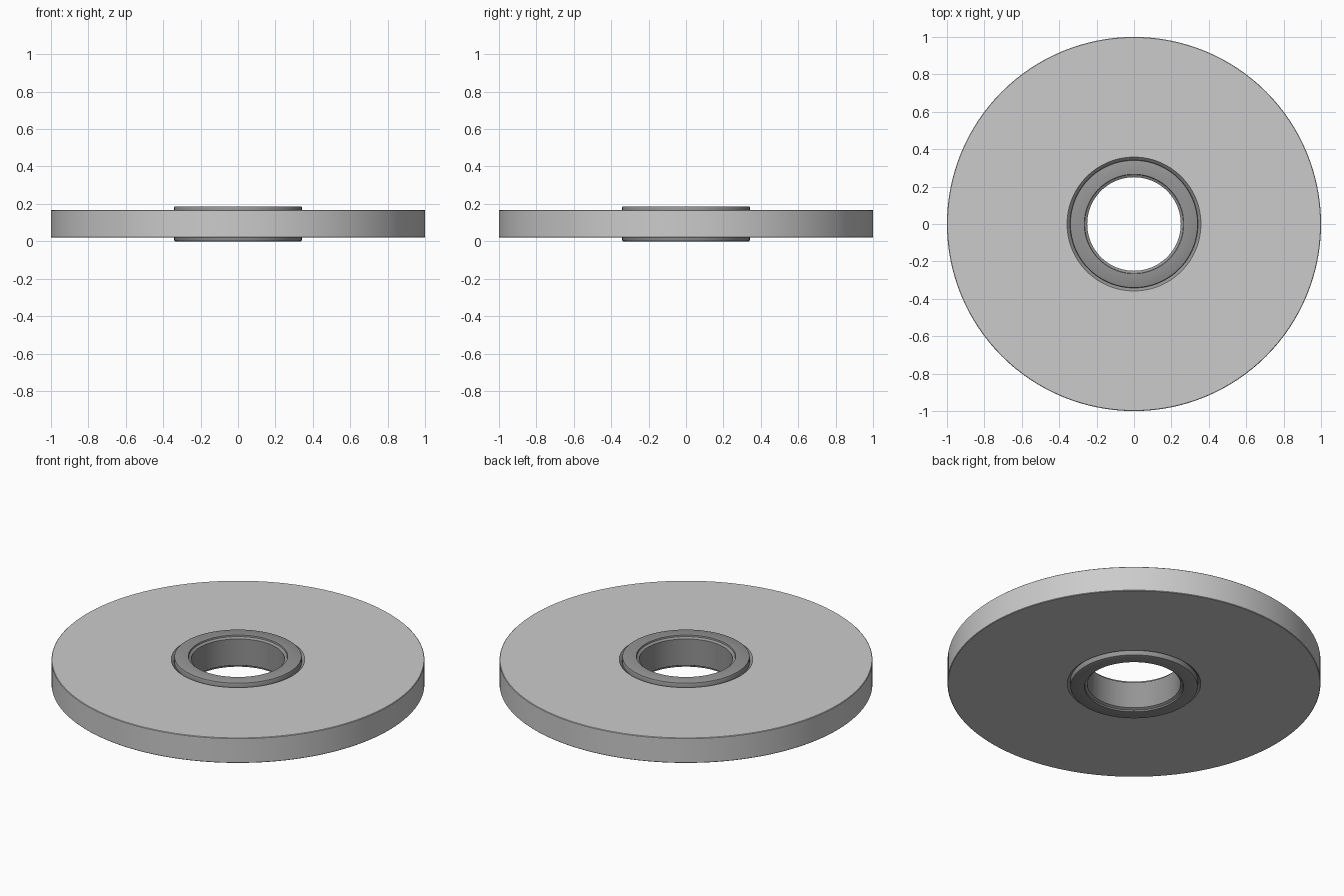
import bpy, bmesh, math

if "Cube" in bpy.data.objects:
    bpy.data.objects.remove(bpy.data.objects["Cube"])

MID = 0.0935      # mid-plane height of the wheel
SEGMENTS = 128


def lathe(name, half_profile, color=None):
    """Mirror an upper half profile (radius, height above mid-plane) and revolve it."""
    points = half_profile + [(r, -h) for r, h in reversed(half_profile)]
    bm = bmesh.new()
    rings = []
    for r, h in points:
        rings.append([bm.verts.new((r * math.cos(2 * math.pi * i / SEGMENTS),
                                    r * math.sin(2 * math.pi * i / SEGMENTS),
                                    MID + h)) for i in range(SEGMENTS)])
    for k, ring in enumerate(rings):
        nxt = rings[(k + 1) % len(rings)]
        for i in range(SEGMENTS):
            j = (i + 1) % SEGMENTS
            bm.faces.new((ring[i], ring[j], nxt[j], nxt[i]))
    bmesh.ops.recalc_face_normals(bm, faces=bm.faces)
    mesh = bpy.data.meshes.new(name)
    bm.to_mesh(mesh)
    bm.free()
    obj = bpy.data.objects.new(name, mesh)
    bpy.context.collection.objects.link(obj)
    if color:
        mat = bpy.data.materials.new(name + "_grey")
        mat.diffuse_color = color
        mat.use_nodes = True
        mat.node_tree.nodes["Principled BSDF"].inputs["Base Color"].default_value = mat.diffuse_color
        mesh.materials.append(mat)
    bpy.ops.object.select_all(action='DESELECT')
    obj.select_set(True)
    bpy.context.view_layer.objects.active = obj
    bpy.ops.object.shade_smooth_by_angle(angle=math.radians(30))
    return obj


# Flat wheel with a plain bore and a slightly broken rim edge
lathe("wheel_disc", [(0.358, 0.074), (0.997, 0.074), (1.0, 0.071)])

# Bushing: chamfered bore, raised lip with rounded edge, sloped groove to the disc
lathe("centre_bushing", [
    (0.25, 0.078), (0.264, 0.0855), (0.266, 0.0935),
    (0.336, 0.0935), (0.340, 0.0915), (0.342, 0.0875),
    (0.342, 0.060), (0.358, 0.073),
], (0.3, 0.3, 0.3, 1.0))
